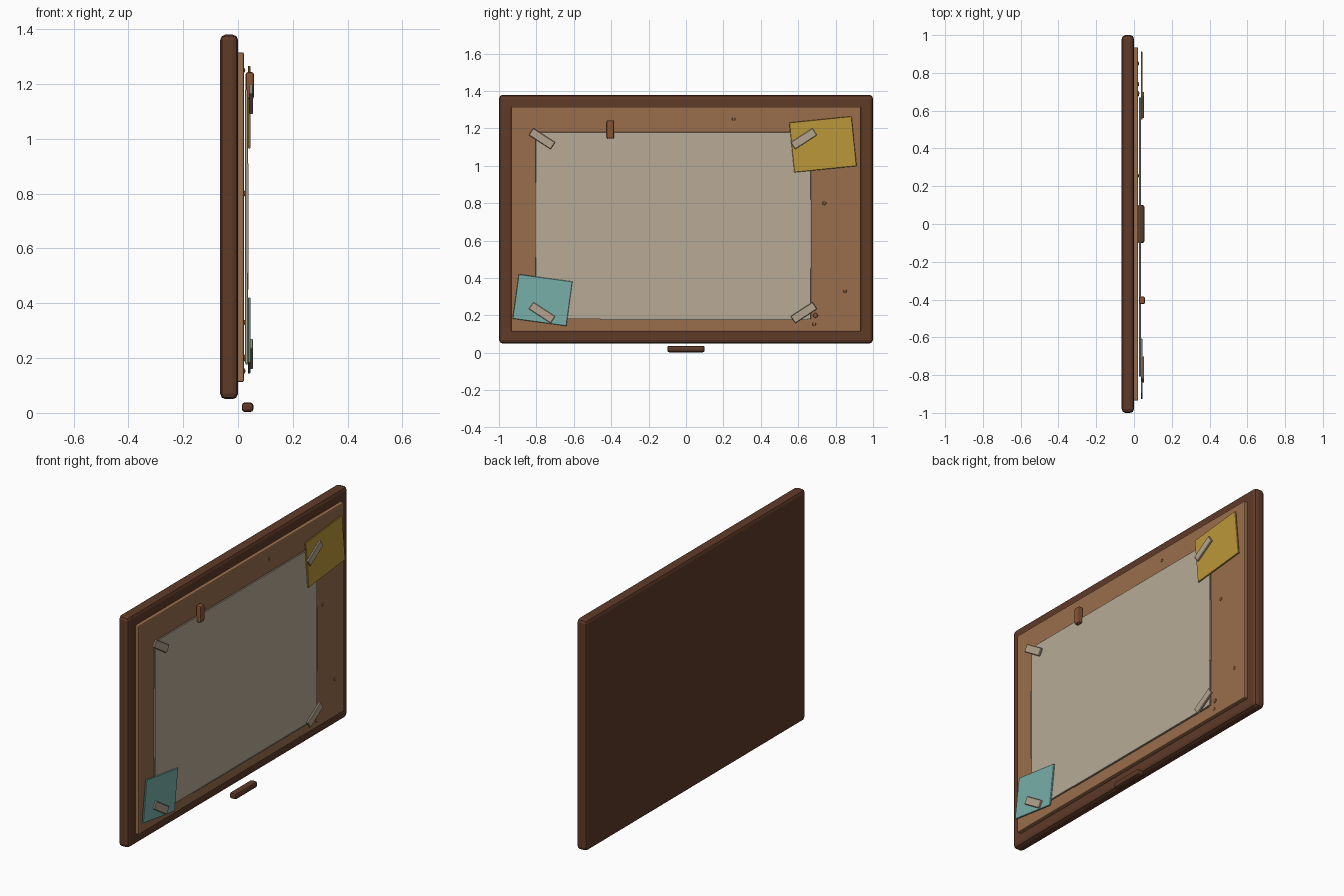
import bpy
from math import radians

if "Cube" in bpy.data.objects:
    bpy.data.objects.remove(bpy.data.objects["Cube"])


def mat(name, r, g, b):
    m = bpy.data.materials.new(name)
    m.diffuse_color = (r, g, b, 1)
    m.use_nodes = True
    m.node_tree.nodes["Principled BSDF"].inputs["Base Color"].default_value = m.diffuse_color
    return m


WOOD = mat("dark_wood", 0.115, 0.043, 0.022)
CORK = mat("cork", 0.32, 0.155, 0.07)
SPECK = mat("cork_speck", 0.27, 0.115, 0.045)
PAPER = mat("paper", 0.48, 0.41, 0.31)
EDGE = mat("paper_edge", 0.36, 0.31, 0.24)
TAPE = mat("tape", 0.46, 0.37, 0.27)
YELLOW = mat("yellow_note", 0.50, 0.31, 0.04)
TEAL = mat("teal_note", 0.19, 0.43, 0.40)
CLIP = mat("clip_brown", 0.26, 0.09, 0.035)


def slab(name, x, y, z, material, bevel=0.0, segments=1, angle=0):
    """Box spanning the x, y, z ranges, turned in the board plane."""
    spans = (x, y, z)
    bpy.ops.mesh.primitive_cube_add(size=1, location=[(a + b) / 2 for a, b in spans])
    ob = bpy.context.object
    ob.name = name
    ob.scale = [b - a for a, b in spans]
    bpy.ops.object.transform_apply(location=False, rotation=False, scale=True)
    ob.rotation_euler.x = radians(angle)
    ob.data.materials.append(material)
    if bevel:
        mod = ob.modifiers.new("bevel", "BEVEL")
        mod.width = bevel
        mod.segments = segments
    return ob


def centred(name, x, cy, cz, w, h, material, bevel, angle=0):
    return slab(name, x, (cy - w / 2, cy + w / 2), (cz - h / 2, cz + h / 2),
                material, bevel, 1, angle)


# Board: wooden back, cork panel, large sheet
slab("wood_board", (-0.065, 0.0), (-1, 1), (0.05, 1.38), WOOD, 0.02, 2)
slab("cork_panel", (-0.005, 0.022), (-0.935, 0.935), (0.113, 1.315), CORK, 0.006, 2)
slab("large_sheet", (0.026, 0.036), (-0.805, 0.668), (0.18, 1.18), PAPER, 0.002)

# Worn edges of the sheet
slab("sheet_edge_left", (0.027, 0.038), (-0.808, -0.802), (0.51, 0.91), EDGE)
slab("sheet_edge_right", (0.027, 0.038), (0.664, 0.671), (0.45, 0.82), EDGE)
slab("sheet_edge_bottom", (0.027, 0.038), (-0.46, 0.65), (0.177, 0.183), EDGE)

# Tilted notes
centred("yellow_note", (0.036, 0.045), 0.732, 1.115, 0.335, 0.268, YELLOW, 0.002, 5.8)
centred("teal_note", (0.036, 0.045), -0.767, 0.282, 0.29, 0.24, TEAL, 0.002, -7.8)

# Tape strips on the four corners of the sheet
for cy, angle in ((-0.77, -33), (0.63, 33)):
    for cz in (0.215, 1.145):
        centred("tape_strip", (0.041, 0.054), cy, cz, 0.14, 0.045, TAPE, 0.003, angle)

# Clip on the top edge and loose stick below the board
slab("paper_clip", (0.028, 0.058), (-0.424, -0.384), (1.145, 1.243), CLIP, 0.008, 2)
slab("loose_stick", (0.014, 0.056), (-0.1, 0.1), (0.003, 0.038), WOOD, 0.011, 2)

# Small raised specks in the cork
for cy, cz, r in ((0.255, 1.25, 0.009), (0.74, 0.80, 0.011), (0.85, 0.33, 0.010),
                  (0.692, 0.20, 0.013), (0.685, 0.153, 0.010)):
    bpy.ops.mesh.primitive_uv_sphere_add(segments=8, ring_count=6, radius=r,
                                         location=(0.022, cy, cz))
    speck = bpy.context.object
    speck.name = "cork_speck"
    speck.scale.x = 0.5
    speck.data.materials.append(SPECK)
